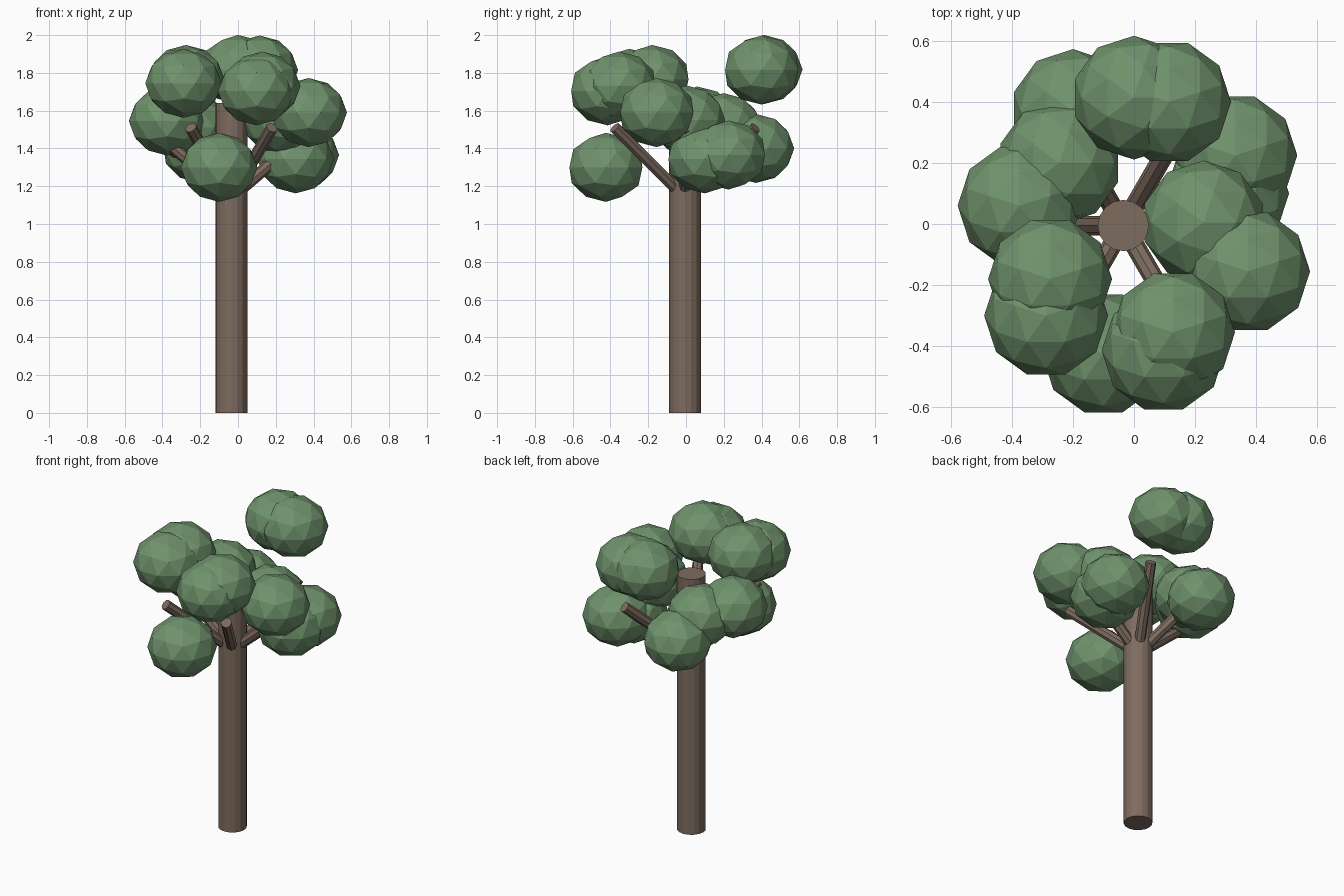
import bpy
from math import radians, cos, sin
from mathutils import Vector

cube = bpy.data.objects.get("Cube")
if cube:
    bpy.data.objects.remove(cube, do_unlink=True)


def material(name, colour):
    mat = bpy.data.materials.new(name)
    mat.use_nodes = True
    mat.diffuse_color = colour
    mat.node_tree.nodes["Principled BSDF"].inputs["Base Color"].default_value = colour
    return mat


bark = material("bark_brown", (0.21, 0.15, 0.115, 1))
green = material("leaf_green", (0.16, 0.29, 0.15, 1))


def rod(name, start, end, radius, sides):
    """Capped cylinder running between two points."""
    start, end = Vector(start), Vector(end)
    axis = end - start
    bpy.ops.mesh.primitive_cylinder_add(vertices=sides, radius=radius,
                                        depth=axis.length, location=(start + end) / 2)
    obj = bpy.context.object
    obj.name = name
    obj.rotation_euler = axis.to_track_quat('Z', 'Y').to_euler()
    obj.data.materials.append(bark)


def leaf_clump(name, position, turn):
    """Slightly flattened faceted ball."""
    bpy.ops.mesh.primitive_ico_sphere_add(subdivisions=2, radius=0.203, location=position)
    obj = bpy.context.object
    obj.name = name
    obj.scale.z = 0.9
    obj.rotation_euler.z = radians(turn)
    obj.data.materials.append(green)


# Trunk
TX, TY = -0.035, -0.005
rod("trunk", (TX, TY, 0), (TX, TY, 1.64), 0.084, 16)

# Six branches fanning up and out of the trunk
REACH = 0.43
for i in range(6):
    a = radians(60 * i)
    rod(f"branch_{i + 1}", (TX, TY, 1.14),
        (TX + REACH * cos(a), TY + REACH * sin(a), 1.51), 0.032, 8)

# Leaf clumps: position and turn about the vertical
clumps = {
    "back_top": ((0, 0.414, 1.818), 0),
    "back_top_inner": ((0.115, 0.40, 1.815), 90),
    "back_right": ((-0.2, 0.37, 1.4), 0),
    "back_right_inner": ((-0.245, 0.2, 1.51), 0),
    "right": ((-0.375, 0.06, 1.545), 90),
    "front_right_inner": ((-0.275, -0.18, 1.765), 90),
    "front_right": ((-0.288, -0.3, 1.745), 90),
    "front_low": ((-0.1, -0.424, 1.3), 90),
    "front_left": ((0.097, -0.415, 1.705), 90),
    "front_left_inner": ((0.128, -0.355, 1.73), 90),
    "left": ((0.374, -0.155, 1.59), 90),
    "left_inner": ((0.228, 0.005, 1.55), 0),
    "back_left": ((0.332, 0.225, 1.365), 90),
    "back_left_inner": ((0.305, 0.1, 1.345), 90),
}
for name, (position, turn) in clumps.items():
    leaf_clump(f"leaf_clump_{name}", position, turn)
